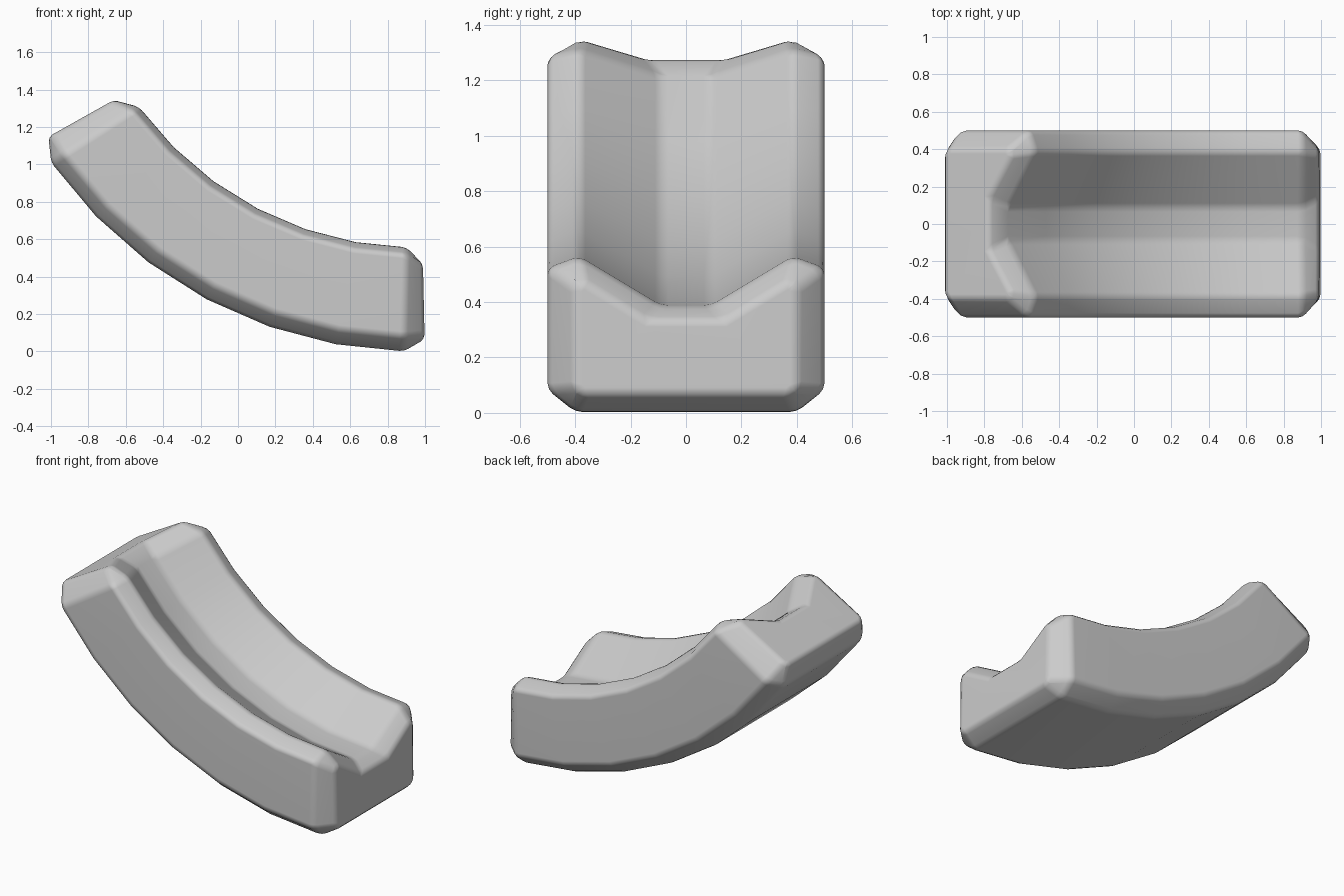
import bpy, bmesh
from math import sin, cos, radians

cube = bpy.data.objects.get("Cube")
if cube:
    bpy.data.objects.remove(cube, do_unlink=True)

# One flat material
grey = bpy.data.materials.new("light grey")
grey.use_nodes = True
colour = (0.6, 0.6, 0.6, 1)
grey.diffuse_color = colour
grey.node_tree.nodes["Principled BSDF"].inputs["Base Color"].default_value = colour

# Half sections (y, height): chamfered block with a channel, and its inset end face
FULL = [(0.4, 0), (0.5, 0.08), (0.5, 0.52), (0.385, 0.562), (0.09, 0.385)]
END = [(0.37, 0.065), (0.4, 0.09), (0.4, 0.45), (0.37, 0.475), (0.14, 0.335)]
START, FINISH, STEPS = 1.6, 57.5, 6


def mirrored(half):
    return half + [(-y, h) for y, h in reversed(half)]


def ring(bm, half, degrees):
    """Place a section on the curve, which opens slightly towards its raised end."""
    a = radians(degrees)
    opening = 0.06 * max(degrees / FINISH, 0) ** 2
    verts = []
    for y, h in mirrored(half):
        r = 2.25 + opening - h
        verts.append(bm.verts.new((0.95 - r * sin(a), y, 2.25 - r * cos(a))))
    return verts


# Sweep the channelled block along the curve
bm = bmesh.new()
rings = [ring(bm, END, -1.25)]
for i in range(STEPS + 1):
    rings.append(ring(bm, FULL, START + (FINISH - START) * i / STEPS))
rings.append(ring(bm, END, 60.7))
for a, b in zip(rings, rings[1:]):
    n = len(a)
    for i in range(n):
        j = (i + 1) % n
        bm.faces.new((a[i], a[j], b[j], b[i]))
bm.faces.new(rings[0])
bm.faces.new(rings[-1])
bmesh.ops.recalc_face_normals(bm, faces=bm.faces)
mesh = bpy.data.meshes.new("curved_channel_block")
bm.to_mesh(mesh)
bm.free()
mesh.materials.append(grey)
block = bpy.data.objects.new("curved_channel_block", mesh)
bpy.context.collection.objects.link(block)

# Soften the chamfer edges and shade smoothly
bevel = block.modifiers.new("soft_edges", "BEVEL")
bevel.width = 0.025
bevel.segments = 2
bevel.limit_method = "ANGLE"
bevel.angle_limit = radians(18)
for p in mesh.polygons:
    p.use_smooth = True
normals = block.modifiers.new("face_normals", "WEIGHTED_NORMAL")
normals.keep_sharp = True
